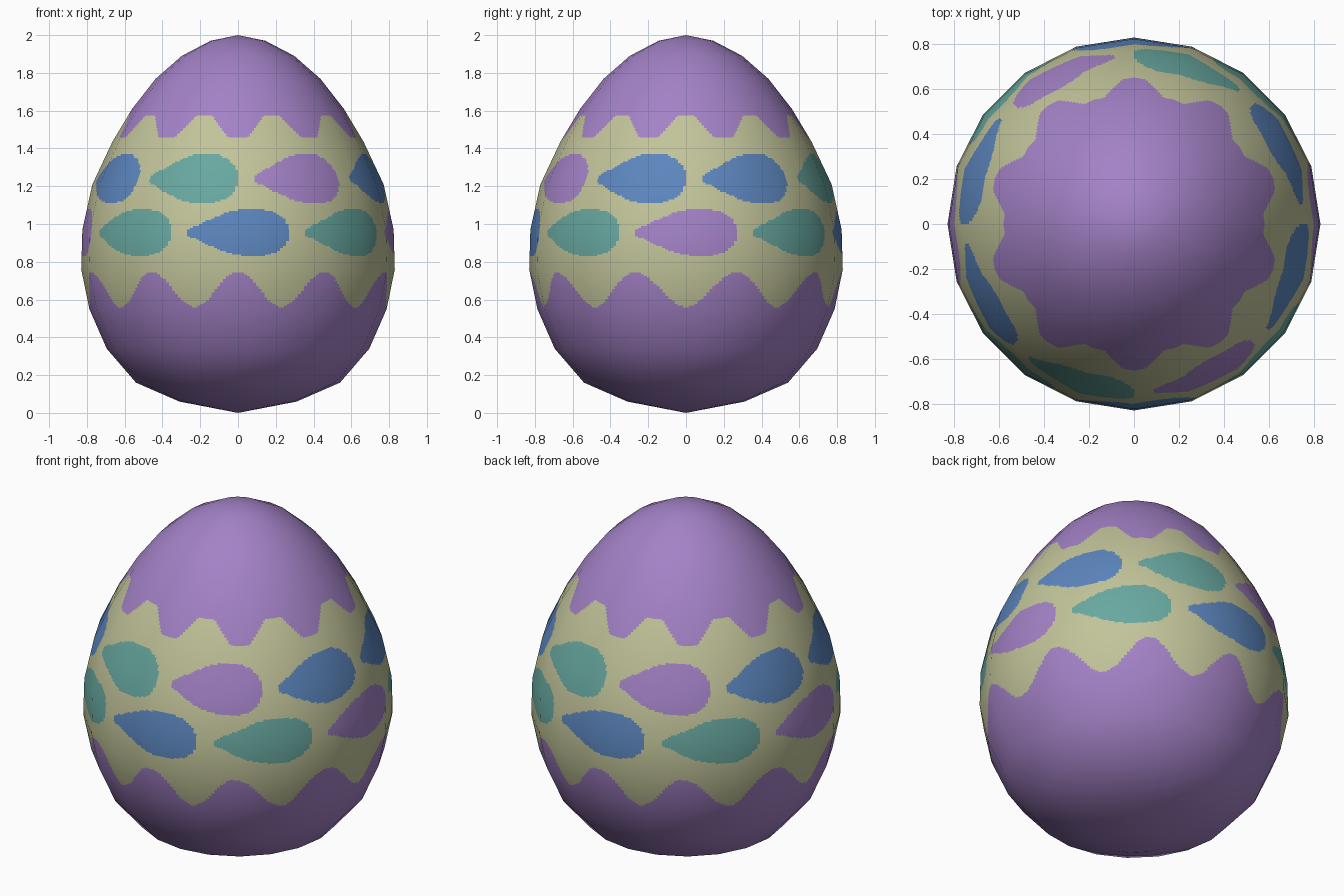
import bpy
import math
from mathutils import Vector

if "Cube" in bpy.data.objects:
    bpy.data.objects.remove(bpy.data.objects["Cube"])

SIDES, SUB = 20, 16          # coarse sides, fine columns per side
COLS = SIDES * SUB

# Egg profile (radius, height), bottom to top
PROFILE = [(0, 0), (.31, .06), (.54, .16), (.695, .34), (.787, .55), (.83, .76),
           (.824, .97), (.771, 1.21), (.665, 1.435), (.56, 1.61), (.437, 1.768),
           (.298, 1.89), (.145, 1.97), (0, 2)]


def material(name, rgb):
    m = bpy.data.materials.new(name)
    m.diffuse_color = (*rgb, 1)
    m.use_nodes = True
    m.node_tree.nodes["Principled BSDF"].inputs["Base Color"].default_value = m.diffuse_color
    return m


MATS = [material("purple", (.366, .223, .565)), material("cream", (.539, .552, .323)),
        material("blue", (.107, .238, .515)), material("teal", (.138, .392, .352))]
PURPLE, CREAM, BLUE, TEAL = range(4)


def in_drop(t, dz, half):
    """Teardrop lying on its side: narrow at t = 0, blunt at t = 1."""
    if not 0 <= t <= 1:
        return False
    if t < .62:
        h = .12 + .88 * math.sin(math.pi / 2 * t / .62) ** 1.15
    else:
        h = (1 - ((t - .62) / .38) ** 2.6) ** .5
    return abs(dz) < half * h


def paint(angle, z):
    """Colour at an angle in degrees (0 = front, 90 = right) and a height."""
    rad = math.radians(angle)
    # wavy borders of the two purple ends
    wave = max(-1, min(1, 1.5 * math.cos(10 * rad)))
    if z > 1.515 - .055 * wave:
        return PURPLE
    if z < .653 + .093 * math.cos(10 * (rad + math.radians(2) * math.sin(2 * rad))):
        return PURPLE
    # upper row of drops
    a = (angle - 6.5) % 180
    if in_drop((a % 45) / 38.5, z - 1.24, .132):
        return (PURPLE, BLUE, BLUE, TEAL)[int(a // 45)]
    # lower row of drops
    a = (angle + 19.5) % 180
    if in_drop((a % 45) / 39, z - .955, .125):
        return (BLUE, TEAL, PURPLE, TEAL)[int(a // 45)]
    return CREAM


# Smooth normals at the profile points
ring_normals = [Vector((0, -1))]
for (r0, z0), (r1, z1) in zip(PROFILE, PROFILE[2:]):
    ring_normals.append(Vector((z1 - z0, r0 - r1)).normalized())
ring_normals.append(Vector((0, 1)))

# Fine rows: dense only where the pattern is painted
rows = []
for i in range(len(PROFILE) - 1):
    a, b = Vector(PROFILE[i]), Vector(PROFILE[i + 1])
    n = 24 if b.y > .5 and a.y < 1.58 else 3
    for k in range(n):
        f = k / n
        rows.append((a.lerp(b, f), ring_normals[i].lerp(ring_normals[i + 1], f).normalized()))
rows = rows[1:]

# Points around a unit polygon, kept on its straight sides
circle = []
for j in range(COLS):
    s, f = divmod(j, SUB)
    a0, a1 = (2 * math.pi * (s + d) / SIDES for d in (0, 1))
    p = Vector((math.sin(a0), -math.cos(a0))).lerp(Vector((math.sin(a1), -math.cos(a1))), f / SUB)
    circle.append((p, p.normalized()))

# Egg shell
verts, normals, faces = [], [], []
for point, nrm in rows:
    for p, d in circle:
        verts.append((p.x * point.x, p.y * point.x, point.y))
        normals.append((d.x * nrm.x, d.y * nrm.x, nrm.y))
bottom, top = len(verts), len(verts) + 1
verts += [(0, 0, 0), (0, 0, 2)]
normals += [(0, 0, -1), (0, 0, 1)]
last = (len(rows) - 1) * COLS
for j in range(COLS):
    k = (j + 1) % COLS
    faces.append((bottom, k, j))
    faces.append((top, last + j, last + k))
    for i in range(len(rows) - 1):
        lo, hi = i * COLS, (i + 1) * COLS
        faces.append((lo + j, lo + k, hi + k, hi + j))

mesh = bpy.data.meshes.new("egg_shell")
mesh.from_pydata(verts, [], faces)
for m in MATS:
    mesh.materials.append(m)
for poly in mesh.polygons:
    c = poly.center
    poly.material_index = paint(math.degrees(math.atan2(c.x, -c.y)), c.z)
    poly.use_smooth = True
mesh.update()
mesh.normals_split_custom_set_from_vertices(normals)

egg = bpy.data.objects.new("egg_shell", mesh)
bpy.context.collection.objects.link(egg)
